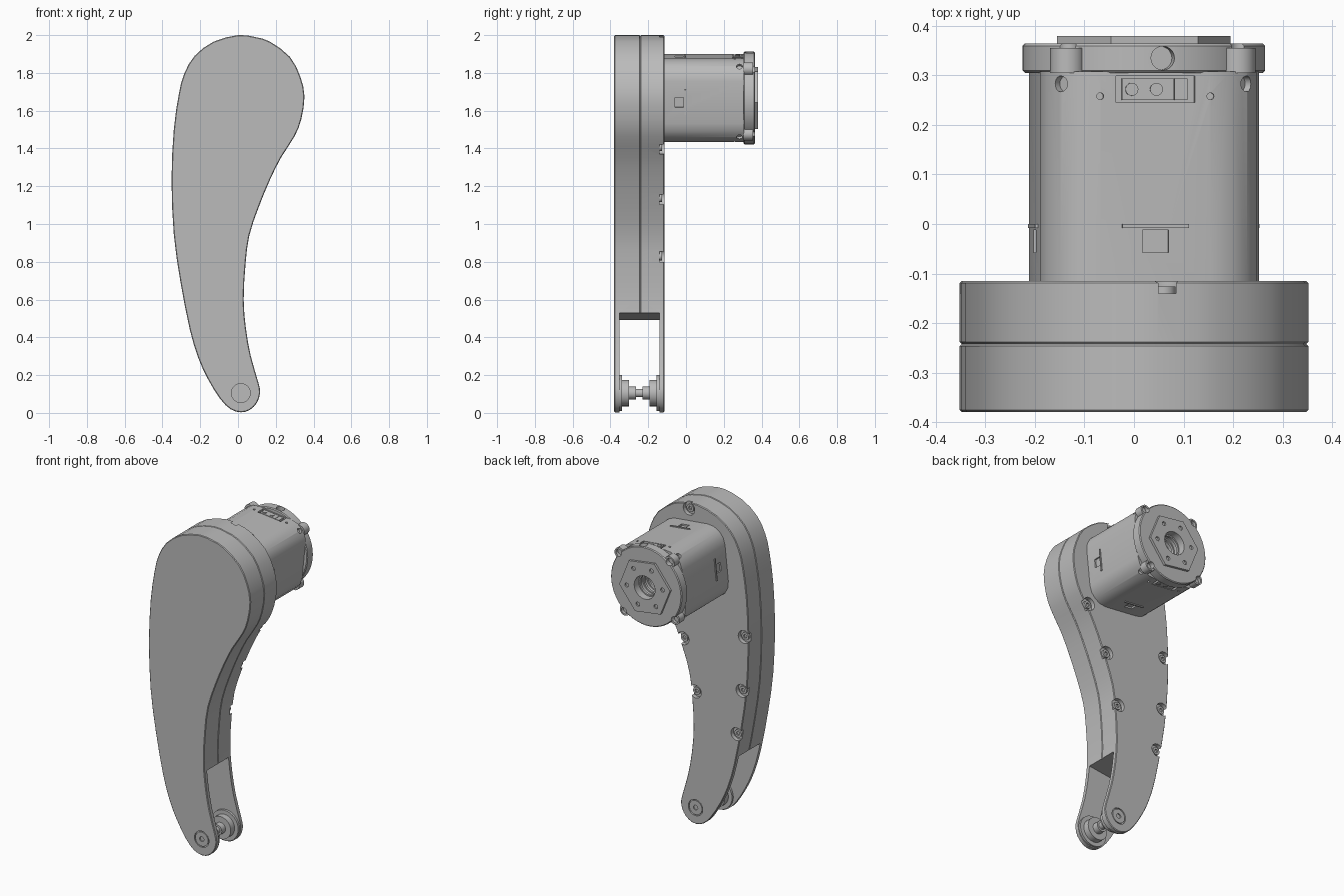
import bpy, bmesh
from math import sin, cos, pi, radians
from mathutils import Matrix, Vector

default_cube = bpy.data.objects.get("Cube")
if default_cube:
    bpy.data.objects.remove(default_cube, do_unlink=True)

grey = bpy.data.materials.new("plain grey")
grey.use_nodes = True
grey.diffuse_color = (0.5, 0.5, 0.5, 1)
grey.node_tree.nodes["Principled BSDF"].inputs["Base Color"].default_value = grey.diffuse_color

PIN = (0.015, 0.105)       # pivot at the foot, in x and z
MOTOR = (0.02, 1.667)      # motor axis, in x and z
TURN = radians(-6)         # motor is turned slightly about its axis
FRONT, SEAM, BACK = -0.38, -0.2425, -0.115


def finish(name, bm):
    bmesh.ops.recalc_face_normals(bm, faces=bm.faces)
    mesh = bpy.data.meshes.new(name)
    bm.to_mesh(mesh)
    bm.free()
    mesh.materials.append(grey)
    obj = bpy.data.objects.new(name, mesh)
    bpy.context.collection.objects.link(obj)
    return obj


def prism(name, points, y0, y1):
    """Extrude an x-z profile along y."""
    bm = bmesh.new()
    face = bm.faces.new([bm.verts.new((x, y0, z)) for x, z in points])
    extruded = bmesh.ops.extrude_face_region(bm, geom=[face])["geom"]
    verts = [v for v in extruded if isinstance(v, bmesh.types.BMVert)]
    bmesh.ops.translate(bm, verts=verts, vec=(0, y1 - y0, 0))
    return finish(name, bm)


def ngon(centre, radius, count=32, start=0.0):
    return [(centre[0] + radius * cos(start + 2 * pi * i / count),
             centre[1] + radius * sin(start + 2 * pi * i / count)) for i in range(count)]


def disc(name, centre, radius, y0, y1, count=32):
    return prism(name, ngon(centre, radius, count), y0, y1)


def around(angle, distance):
    return (MOTOR[0] + distance * cos(angle), MOTOR[1] + distance * sin(angle))


def frame(angle, distance, side, y):
    """Local axes on the motor side: x along the side, y along the axis, z outwards."""
    c, s = cos(angle), sin(angle)
    x, z = around(angle, distance)
    turn = Matrix(((s, 0, c), (0, 1, 0), (-c, 0, s))).to_4x4()
    return Matrix.Translation((x, y, z)) @ turn @ Matrix.Translation((side, 0, 0))


def side_box(name, angle, distance, side, y, size):
    bm = bmesh.new()
    bmesh.ops.create_cube(bm, size=1, matrix=frame(angle, distance, side, y) @ Matrix.Diagonal((*size, 1)))
    return finish(name, bm)


def side_disc(name, angle, distance, side, y, radius, depth):
    bm = bmesh.new()
    bmesh.ops.create_cone(bm, cap_ends=True, segments=20, radius1=radius, radius2=radius,
                          depth=depth, matrix=frame(angle, distance, side, y))
    return finish(name, bm)


def apply(obj, kind, **settings):
    mod = obj.modifiers.new(kind.lower(), kind)
    for key, value in settings.items():
        setattr(mod, key, value)
    bpy.context.view_layer.objects.active = obj
    bpy.ops.object.modifier_apply(modifier=mod.name)


def cut(targets, cutter):
    for target in targets:
        apply(target, "BOOLEAN", operation="DIFFERENCE", solver="EXACT", object=cutter)
    bpy.data.objects.remove(cutter, do_unlink=True)


def smooth_closed(points):
    """Add a spline midpoint between neighbouring outline points."""
    pts = [Vector(p) for p in points]
    result = []
    for i, p in enumerate(pts):
        q, before, after = pts[(i + 1) % len(pts)], pts[i - 1], pts[(i + 2) % len(pts)]
        result += [p, (p + q) * 0.5625 - (before + after) * 0.0625]
    return result


# Curved leg shell in two halves
outline = smooth_closed([
    (0, 2), (.09, 1.99), (.17, 1.965), (.275, 1.885), (.33, 1.78), (.352, 1.675), (.335, 1.555),
    (.3, 1.465), (.23, 1.355), (.172, 1.24), (.11, 1.09), (.06, .94), (.04, .79),
    (.03, .6), (.042, .446), (.068, .3), (.108, .16), (.117, .106), (.1, .053),
    (.063, .016), (.015, .003), (-.04, .02), (-.095, .075), (-.16, .18), (-.21, .29),
    (-.255, .44), (-.305, .695), (-.34, .945), (-.352, 1.235), (-.34, 1.5),
    (-.313, 1.69), (-.285, 1.795), (-.23, 1.89), (-.13, 1.965)])
front_shell = prism("front_shell", outline, FRONT, SEAM)
back_shell = prism("back_shell", outline, SEAM, BACK)
for shell in (front_shell, back_shell):
    apply(shell, "BEVEL", width=0.004, segments=1, limit_method="ANGLE", angle_limit=radians(60))

# Open fork at the foot
gap = prism("fork_cutter", [(-.5, -.1), (.5, -.1), (.5, .59), (.04, .53), (-.27, .49), (-.5, .46)],
            FRONT + 0.027, BACK - 0.026)
cut([front_shell, back_shell], gap)

# Pivot: bosses, rollers and recessed caps on both fork arms
for side, face, inward, shell in (("front", FRONT, 1, front_shell), ("back", BACK, -1, back_shell)):
    def step(name, radius, a, b):
        return disc(f"{side}_{name}", PIN, radius, face + inward * a, face + inward * b)
    cut([shell], step("cap_cutter", 0.05, -0.01, 0.008))
    step("pivot_cap", 0.044, 0.001, 0.015)
    cut([bpy.data.objects[f"{side}_pivot_cap"]], step("cap_hole", 0.015, -0.01, 0.008))
    step("pivot_boss", 0.095, 0.02, 0.04)
    step("pivot_roller", 0.07, 0.035, 0.078)
    step("pivot_collar", 0.034, 0.07, 0.115)
disc("pivot_pin", PIN, 0.022, -0.3, -0.2)

# Screw notches along the edge of the back shell
for x, z in ((.235, 1.41), (.1, 1.14), (.015, .83), (-.27, .64), (-.305, .92), (-.32, 1.26), (.06, 1.96)):
    cut([back_shell], disc("notch_cutter", (x, z), 0.04, BACK - 0.025, BACK + 0.02, 20))
    screw = disc("shell_screw", (x, z), 0.024, BACK - 0.03, BACK - 0.011, 20)
    cut([screw], disc("socket_cutter", (x, z), 0.012, BACK - 0.02, BACK, 6))

# Motor housing: turned square with wide round corners
section = []
for corner in range(4):
    base = TURN + corner * pi / 2
    centre = around(base + pi / 4, 0.158)
    section += [(centre[0] + 0.11 * cos(base + pi / 2 * k / 4),
                 centre[1] + 0.11 * sin(base + pi / 2 * k / 4)) for k in range(5)]
housing = prism("motor_housing", section, BACK - 0.005, 0.308)
end_cap = disc("motor_end_cap", MOTOR, 0.245, 0.305, 0.365, 48)
hub = prism("hexagon_hub", ngon(MOTOR, 0.177, 6, radians(-8)), 0.36, 0.38)
apply(end_cap, "BEVEL", width=0.005, segments=1, limit_method="ANGLE", angle_limit=radians(60))

# Corner lugs with screw sockets
for corner in range(4):
    angle = TURN + pi / 4 + corner * pi / 2
    lug = disc("corner_lug", around(angle, 0.245), 0.035, 0.305, 0.355, 20)
    socket = disc("lug_cutter", around(angle, 0.25), 0.021, 0.335, 0.4, 20)
    cut([lug, end_cap], socket)
    cut([housing], side_disc("dimple_cutter", angle, 0.265, 0, 0.283, 0.016, 0.03))

# Hollow shaft and hub screw holes
cut([housing, end_cap, hub], disc("bore_cutter", MOTOR, 0.072, 0.2, 0.4))
for y in (0.24, 0.28, 0.32):
    ring = disc("bore_ring", MOTOR, 0.073, y, y + 0.015)
    cut([ring], disc("ring_cutter", MOTOR, 0.064, y - 0.01, y + 0.03))
for i in range(6):
    angle = radians(-8) + i * pi / 3
    cut([hub], disc("hub_hole", around(angle, 0.125), 0.013, 0.37, 0.4, 16))

# Latch pocket and lip on each side of the housing
FACE = 0.222
for i in range(4):
    angle = TURN + i * pi / 2
    cut([housing], side_box("pocket_cutter", angle, FACE, 0, -0.035, (0.053, 0.045, 0.02)))
    side_box("latch_lip", angle, FACE, 0, -0.004, (0.135, 0.008, 0.012))

# Cable connectors above and below
for angle in (TURN + pi / 2, TURN - pi / 2):
    cut([housing], side_box("connector_cutter", angle, FACE, 0, 0.272, (0.16, 0.054, 0.03)))
    side_box("connector_block", angle, FACE - 0.01, -0.015, 0.272, (0.105, 0.044, 0.02))
    side_box("connector_plug", angle, FACE - 0.01, 0.052, 0.272, (0.026, 0.044, 0.018))
    for side in (-0.048, 0.002):
        side_disc("connector_pin", angle, FACE, side, 0.272, 0.013, 0.008)
    for side in (-0.112, 0.112):
        cut([housing], side_disc("pinhole_cutter", angle, FACE, side, 0.258, 0.007, 0.02))
cut([end_cap], side_disc("cable_hole_cutter", radians(81), 0.24, 0, 0.335, 0.024, 0.06))

# Smooth the rounded surfaces and keep edges crisp
bpy.ops.object.select_all(action="DESELECT")
for obj in bpy.context.collection.objects:
    if obj.type == "MESH" and grey.name in obj.data.materials:
        obj.select_set(True)
        bpy.context.view_layer.objects.active = obj
bpy.ops.object.shade_smooth_by_angle(angle=radians(30))
